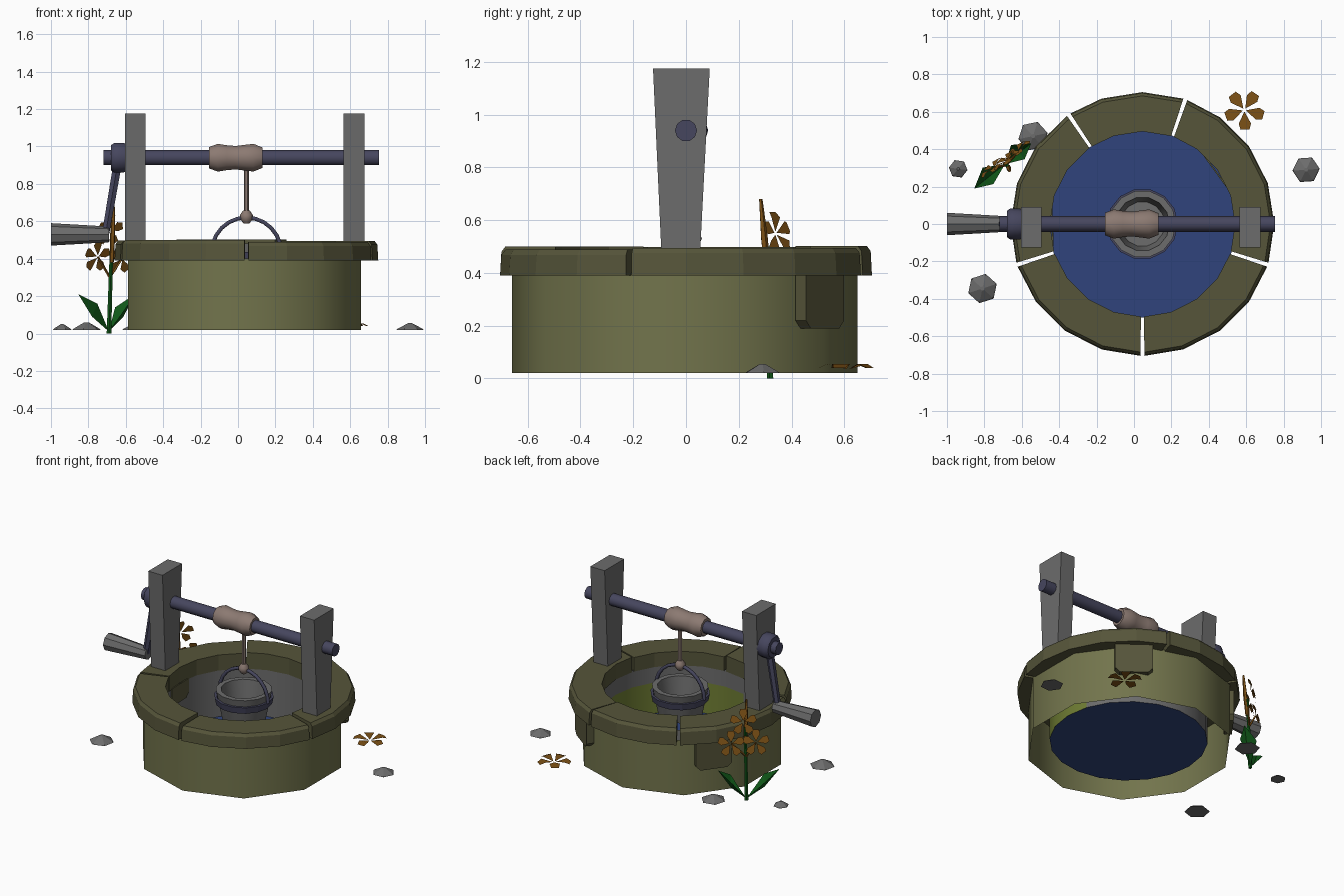
import bpy, bmesh, math
from mathutils import Vector, Matrix

if "Cube" in bpy.data.objects:
    bpy.data.objects.remove(bpy.data.objects["Cube"])

def material(name, r, g, b):
    m = bpy.data.materials.new(name)
    lin = lambda c: (c / 255 / 12.92) if c < 11 else ((c / 255 + 0.055) / 1.055) ** 2.4
    m.diffuse_color = (lin(r), lin(g), lin(b), 1)
    m.use_nodes = True
    m.node_tree.nodes["Principled BSDF"].inputs["Base Color"].default_value = m.diffuse_color
    return m

olive = material("olive_wall", 114, 116, 76)
dark_olive = material("dark_olive_stone", 86, 85, 58)
grey = material("grey_stone", 108, 108, 108)
slate = material("slate_metal", 70, 70, 94)
blue = material("blue_water", 48, 68, 124)
rope = material("rope", 140, 122, 114)
orange = material("orange_petal", 126, 82, 22)
green = material("green_leaf", 16, 88, 24)
lime = material("lime_moss", 112, 126, 52)

def mesh(name, verts, faces, *mats, smooth=False, fix=True):
    me = bpy.data.meshes.new(name)
    me.from_pydata([tuple(v) for v in verts], [], faces)
    for m in mats:
        me.materials.append(m)
    if fix:
        bm = bmesh.new()
        bm.from_mesh(me)
        bmesh.ops.recalc_face_normals(bm, faces=bm.faces)
        bm.to_mesh(me)
        bm.free()
    ob = bpy.data.objects.new(name, me)
    bpy.context.collection.objects.link(ob)
    if smooth:
        bpy.ops.object.select_all(action='DESELECT')
        ob.select_set(True)
        bpy.context.view_layer.objects.active = ob
        bpy.ops.object.shade_smooth_by_angle(angle=math.radians(40))
    return ob

def polar(r, deg, z, c=(0.045, 0)):
    a = math.radians(deg)
    return Vector((c[0] + r * math.cos(a), c[1] + r * math.sin(a), z))

def lathe(name, prof, n, mat, start=0, c=(0.045, 0), along=None, smooth=False, cap0=False, cap1=False):
    """Revolve (radius, height) points; 'along' is an optional placement matrix."""
    vs = [polar(r, start + 360 * i / n, z, c) for r, z in prof for i in range(n)]
    fs = [(k * n + i, k * n + (i + 1) % n, (k + 1) * n + (i + 1) % n, (k + 1) * n + i)
          for k in range(len(prof) - 1) for i in range(n)]
    if cap0:
        fs.append(tuple(reversed(range(n))))
    if cap1:
        fs.append(tuple(range(len(vs) - n, len(vs))))
    if along:
        vs = [along @ v for v in vs]
    return mesh(name, vs, fs, mat, smooth=smooth)

def rod(name, p0, p1, radii, n, mat, smooth=True, start=0):
    """Capped rod whose radii are spread evenly from p0 to p1."""
    p0, p1 = Vector(p0), Vector(p1)
    d = p1 - p0
    m = Matrix.Translation(p0) @ d.to_track_quat('Z', 'Y').to_matrix().to_4x4()
    prof = [(r, d.length * i / (len(radii) - 1)) for i, r in enumerate(radii)]
    return lathe(name, prof, n, mat, start, (0, 0), m, smooth, True, True)

# Outer wall, inner lining and water
lathe("well_wall", [(0.655, 0.02), (0.655, 0.40)], 10, olive, -90, (0.035, -0.005), smooth=True)
lining = lathe("well_lining", [(0.5, 0.065), (0.5, 0.28), (0.5, 0.40)], 20, grey, smooth=True)
lining.data.materials.append(lime)
for p in lining.data.polygons:
    az = math.degrees(math.atan2(p.center.y, p.center.x - 0.045))
    if p.center.z < 0.28 and -115 < az < 25:
        p.material_index = 1
    p.flip()
mesh("water", [polar(0.5, 18 * i, 0.065) for i in range(20)], [tuple(range(20))], blue, fix=False)

# Rim of five separate curved stones
gaps = [-90, -18, 71, 124, 198, 270]
tops = [0.488, 0.495, 0.503, 0.498, 0.50]
for a, b, top in zip(gaps, gaps[1:], tops):
    a, b = a + 0.9, b - 0.9
    angs = [a] + [t for t in range(-90, 271, 18) if a + 2 < t < b - 2] + [b]
    prof = [(0.495, 0.39), (0.705, 0.39), (0.70, top - 0.02), (0.685, top), (0.495, top)]
    vs = [polar(r, t, z) for t in angs for r, z in prof]
    m = len(angs)
    fs = [(k * 5 + i, k * 5 + (i + 1) % 5, k * 5 + 5 + (i + 1) % 5, k * 5 + 5 + i)
          for k in range(m - 1) for i in range(5)]
    fs += [(0, 1, 2, 3, 4), tuple((m - 1) * 5 + i for i in range(5))]
    mesh("rim_stone", vs, fs, dark_olive)

# Raised stones on the outside of the wall, with clipped lower corners
def block(name, deg, r0, r1, hw, z0, z1):
    out = [(-hw, z1), (-hw, z0 + 0.03), (-hw + 0.03, z0), (hw - 0.03, z0), (hw, z0 + 0.03), (hw, z1)]
    a = math.radians(deg)
    t = Vector((-math.sin(a), math.cos(a), 0))
    vs = [polar(r, deg, z) + t * s for r in (r0, r1) for s, z in out]
    fs = [tuple(range(6)), tuple(range(6, 12))]
    fs += [(i, (i + 1) % 6, 6 + (i + 1) % 6, 6 + i) for i in range(6)]
    mesh(name, vs, fs, dark_olive)

for deg in (53, 144):
    block("wall_stone", deg, 0.61, 0.66, 0.12, 0.19, 0.395)
for deg in (36, 182):
    block("lining_stone", deg, 0.478, 0.486, 0.10, 0.27, 0.395)

# Posts, wider at the top
for x0, x1 in ((-0.605, -0.495), (0.565, 0.675)):
    vs = [(x, y, z) for z, ya, yb in ((0.47, -0.093, 0.053), (1.175, -0.125, 0.09))
          for x, y in ((x0, ya), (x1, ya), (x1, yb), (x0, yb))]
    mesh("post", vs, [(0, 1, 2, 3), (4, 5, 6, 7), (0, 1, 5, 4), (1, 2, 6, 5), (2, 3, 7, 6), (3, 0, 4, 7)], grey)

# Axle, hub, crank arm and handle
Z = 0.94
rod("axle", (-0.72, 0, Z), (0.755, 0, Z), [0.042, 0.042], 10, slate)
rod("crank_hub", (-0.68, 0, Z), (-0.60, 0, Z), [0.07, 0.084, 0.084, 0.084, 0.08], 10, slate)
rod("crank_arm", (-0.645, 0, 0.90), (-0.712, 0, 0.51), [0.026, 0.022], 6, slate)
rod("crank_handle", (-0.69, 0, 0.53), (-1.0, 0, 0.53), [0.042, 0.06], 8, grey)

# Rope wound on the axle, hanging rope and knot
rod("rope_coil", (-0.155, 0, Z), (0.13, 0, Z), [0.06, 0.078, 0.07, 0.066, 0.072, 0.078, 0.058], 10, rope)
rod("rope", (0.045, 0, 0.62), (0.045, 0, 0.90), [0.014, 0.014], 6, rope)
rod("knot", (0.045, 0, 0.588), (0.045, 0, 0.658), [0.015, 0.034, 0.034, 0.018], 8, rope)

# Bucket with a hoop and an arched handle
lathe("bucket", [(0.14, 0.28), (0.18, 0.48), (0.145, 0.48), (0.12, 0.30)], 14, grey, smooth=True, cap0=True, cap1=True)
lathe("bucket_hoop", [(0.166, 0.39), (0.181, 0.39), (0.19, 0.435), (0.174, 0.435), (0.166, 0.39)], 14, slate)
arc = bpy.data.curves.new("bucket_handle", 'CURVE')
arc.dimensions = '3D'
arc.bevel_depth = 0.012
arc.bevel_resolution = 1
arc.use_fill_caps = True
sp = arc.splines.new('POLY')
sp.points.add(12)
for i, pt in enumerate(sp.points):
    a = math.pi * i / 12
    pt.co = (0.045 + 0.187 * math.cos(a), 0, 0.43 + 0.19 * math.sin(a), 1)
arc.materials.append(slate)
bpy.context.collection.objects.link(bpy.data.objects.new("bucket_handle", arc))

# Pebbles
for x, y, r, h in ((-0.94, 0.295, 0.05, 0.03), (-0.81, -0.345, 0.08, 0.04),
                   (0.92, 0.29, 0.073, 0.035), (-0.54, 0.47, 0.08, 0.035)):
    lathe("pebble", [(r, 0.02), (r * 0.9, 0.026), (r * 0.15, 0.02 + h)], 6, grey, x * 200, (x, y), cap0=True, cap1=True)

# Five-petal blossoms facing a given direction
def blossom(name, pos, normal, size, spin=0):
    rot = Vector(normal).to_track_quat('Z', 'Y').to_matrix()
    vs, fs = [], []
    for k in range(5):
        a = math.radians(spin + 72 * k)
        for r, da, h in ((0.08, 0, 0), (0.75, -0.42, 0.18), (1, -0.22, 0.05), (1, 0.22, 0.05), (0.75, 0.42, 0.18)):
            v = Vector((r * math.cos(a + da), r * math.sin(a + da), h)) * size
            vs.append(Vector(pos) + rot @ v)
        fs.append(tuple(range(5 * k, 5 * k + 5)))
    mesh(name, vs, fs, orange, fix=False)

blossom("fallen_blossom", (0.59, 0.61, 0.035), (0, 0, 1), 0.108, 92)
N = Vector((-0.62, 0.78, 0.25)).normalized()
for pos in ((-0.68, 0.34, 0.55), (-0.62, 0.39, 0.40), (-0.75, 0.30, 0.41)):
    blossom("blossom", pos, N, 0.085, 90)

# Flower stem with a budding tip, side stalks and folded leaves
rod("stem", (-0.69, 0.32, 0.0), (-0.675, 0.31, 0.5), [0.013, 0.009], 5, green)
rod("stem_tip", (-0.675, 0.31, 0.38), (-0.665, 0.283, 0.68), [0.012, 0.014, 0.007], 5, orange)
for end in ((-0.62, 0.385, 0.40), (-0.75, 0.30, 0.41)):
    rod("stalk", (-0.685, 0.315, 0.30), end, [0.007, 0.006], 4, orange)
along, across, root = Vector((0.78, 0.62, 0)), Vector((-0.62, 0.78, 0)), Vector((-0.69, 0.32, 0.01))
for s, length in ((-1, 0.21), (1, 0.18)):
    pt = lambda u, w, z: root + along * (s * length * u) + across * w + Vector((0, 0, z))
    vs = [pt(0, 0, 0), pt(0.55, -0.045, 0.15), pt(1, 0, 0.2), pt(0.5, 0.06, 0.13), pt(0.55, 0.0, 0.08)]
    mesh("leaf", vs, [(0, 1, 4), (1, 2, 4), (2, 3, 4), (3, 0, 4)], green)
